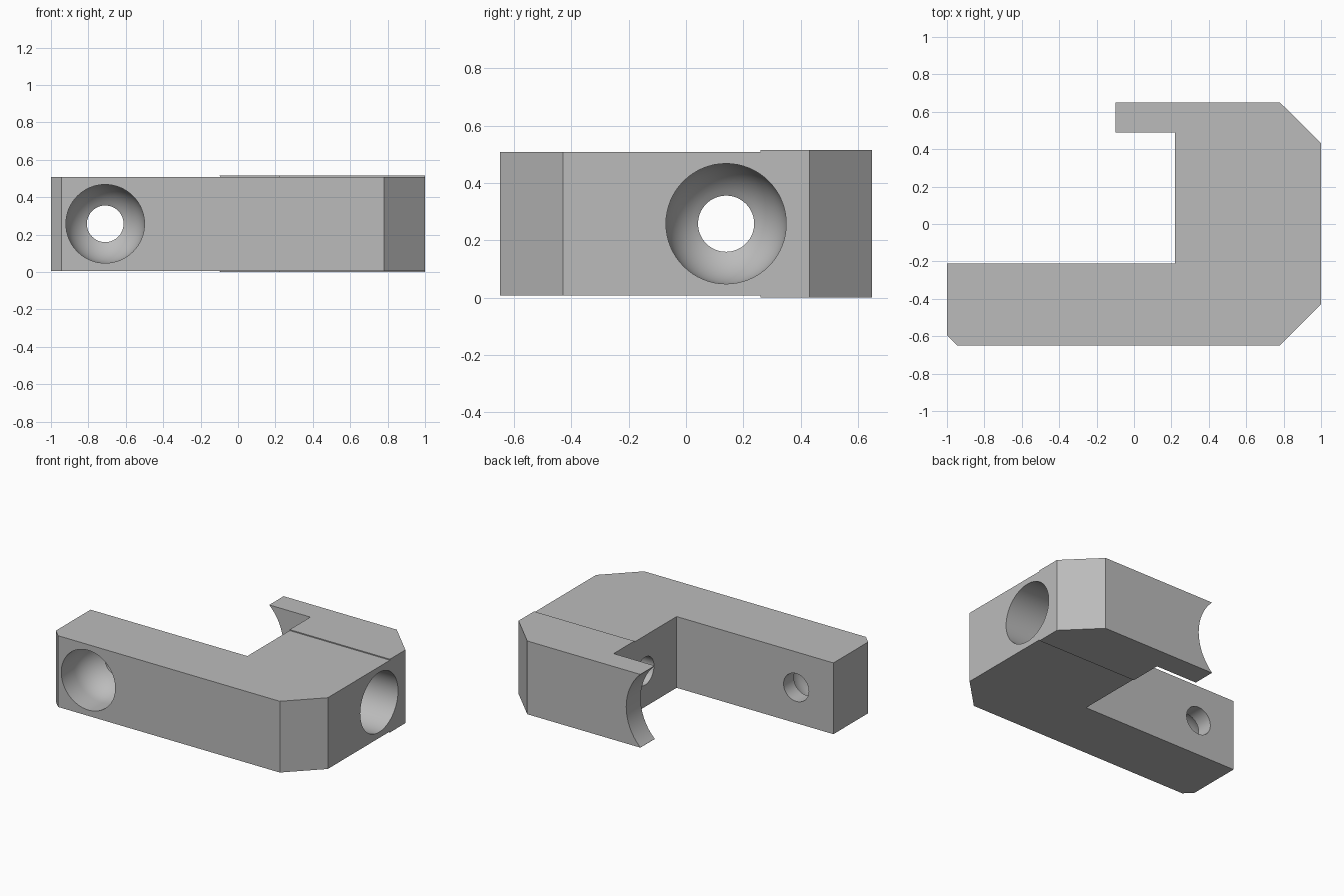
import bpy, bmesh, math
from mathutils import Matrix, Vector

if "Cube" in bpy.data.objects:
    bpy.data.objects.remove(bpy.data.objects["Cube"])

grey = bpy.data.materials.new("plain_grey")
grey.use_nodes = True
grey.diffuse_color = (0.5, 0.5, 0.5, 1)
grey.node_tree.nodes["Principled BSDF"].inputs["Base Color"].default_value = (0.5, 0.5, 0.5, 1)

MID_Z = 0.258
JOINT_Y = 0.26


def finish(bm, name):
    bmesh.ops.recalc_face_normals(bm, faces=bm.faces)
    mesh = bpy.data.meshes.new(name)
    bm.to_mesh(mesh)
    bm.free()
    mesh.materials.append(grey)
    obj = bpy.data.objects.new(name, mesh)
    bpy.context.collection.objects.link(obj)
    return obj


def prism(name, outline, bottom, top):
    bm = bmesh.new()
    face = bm.faces.new([bm.verts.new((x, y, bottom)) for x, y in outline])
    ext = bmesh.ops.extrude_face_region(bm, geom=[face])
    verts = [v for v in ext["geom"] if isinstance(v, bmesh.types.BMVert)]
    bmesh.ops.translate(bm, verts=verts, vec=(0, 0, top - bottom))
    return finish(bm, name)


def revolve(name, profile, origin, direction):
    """Spin (radius, depth) points round an axis running along direction."""
    bm = bmesh.new()
    verts = [bm.verts.new((r, 0, d)) for r, d in profile]
    edges = [bm.edges.new(pair) for pair in zip(verts, verts[1:])]
    bmesh.ops.spin(bm, geom=verts + edges, cent=(0, 0, 0), axis=(0, 0, 1),
                   angle=math.tau, steps=64)
    bmesh.ops.remove_doubles(bm, verts=bm.verts, dist=1e-5)
    turn = Vector((0, 0, 1)).rotation_difference(Vector(direction)).to_matrix().to_4x4()
    bm.transform(Matrix.Translation(origin) @ turn)
    return finish(bm, name)


def ball_bore(name, origin, direction, seam, length, wide=0.21, narrow=0.098):
    """Wide bore with a round bottom, then a narrow hole right through."""
    end = math.acos(narrow / wide)
    arc = [(wide * math.cos(end * i / 10), seam + wide * math.sin(end * i / 10))
           for i in range(11)]
    profile = [(0, -0.1), (wide, -0.1)] + arc + [(narrow, length + 0.1), (0, length + 0.1)]
    return revolve(name, profile, origin, direction)


def combine(target, other, operation):
    mod = target.modifiers.new(operation.lower(), 'BOOLEAN')
    mod.operation = operation
    mod.solver = 'EXACT'
    mod.object = other
    other.hide_render = True
    bpy.context.view_layer.objects.active = target
    bpy.ops.object.modifier_apply(modifier=mod.name)
    bpy.data.objects.remove(other)


# Long front arm and spine of the hook
bracket = prism("hook_bracket", [
    (-1, -0.595), (-0.945, -0.65), (0.78, -0.65), (1, -0.43),
    (1, JOINT_Y), (0.22, JOINT_Y), (0.22, -0.21), (-1, -0.21)], 0.007, 0.508)

# Slightly taller rear block with its lip
rear = prism("rear_block", [
    (0.22, JOINT_Y), (1, JOINT_Y), (1, 0.432), (0.78, 0.65),
    (-0.1, 0.65), (-0.1, 0.49), (0.22, 0.49)], 0, 0.515)
combine(bracket, rear, 'UNION')

# Round-bottomed bolt holes through the front arm and the spine
combine(bracket, ball_bore("arm_bore", (-0.71, -0.65, MID_Z), (0, 1, 0), 0.14, 0.44), 'DIFFERENCE')
combine(bracket, ball_bore("spine_bore", (1, 0.14, MID_Z), (-1, 0, 0), 0.48, 0.78), 'DIFFERENCE')

# Hollow end of the lip
radius = 0.356
scoop = revolve("lip_scoop", [(0, 0), (radius, 0), (radius, 0.5), (0, 0.5)],
                (0.01 - radius, 0.3, MID_Z), (0, 1, 0))
combine(bracket, scoop, 'DIFFERENCE')

# Smooth bores, crisp flat sides
bpy.ops.object.select_all(action='DESELECT')
bracket.select_set(True)
bpy.context.view_layer.objects.active = bracket
bpy.ops.object.shade_smooth_by_angle(angle=math.radians(30))
